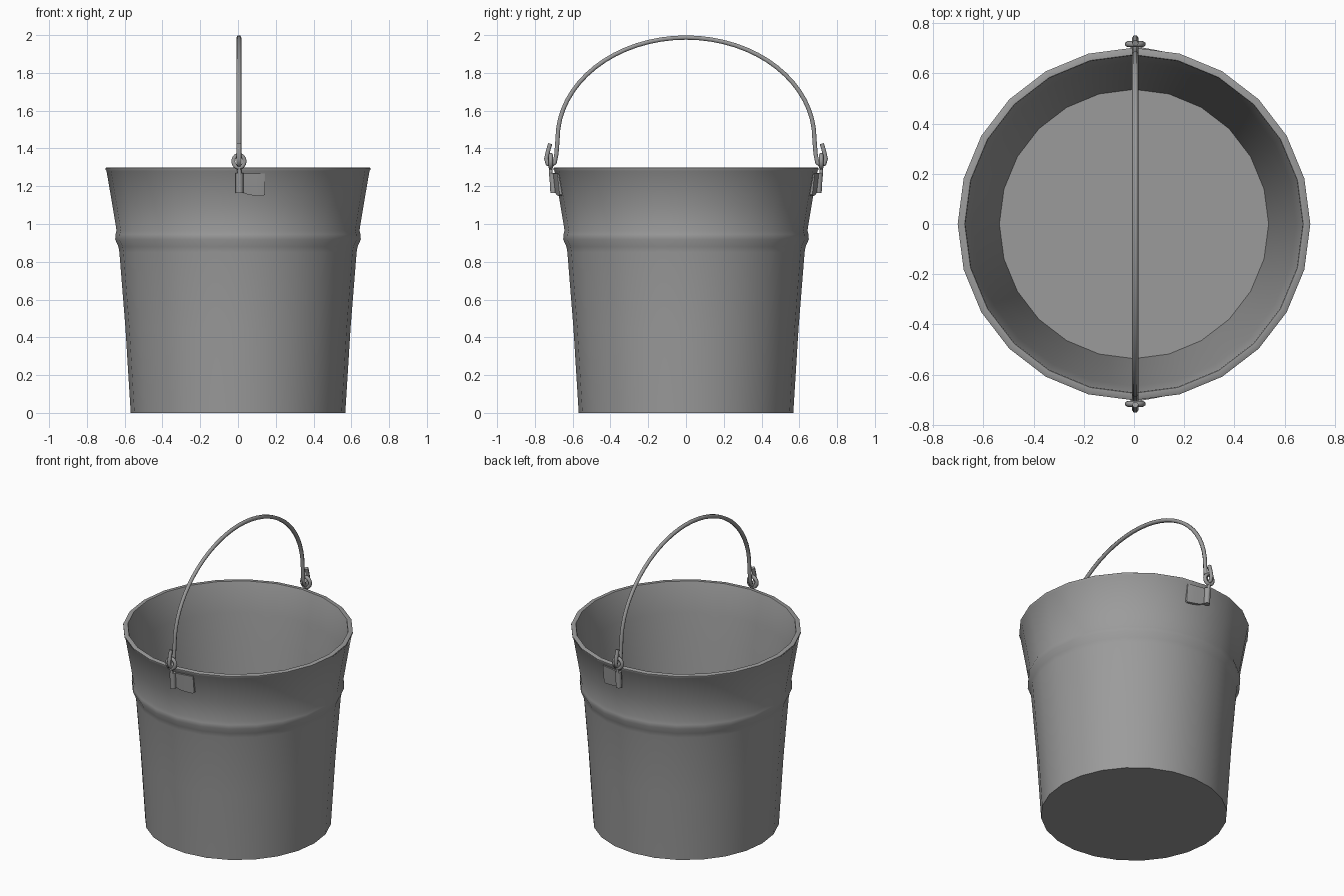
import bpy, bmesh
from math import sin, cos, pi, radians

if "Cube" in bpy.data.objects:
    bpy.data.objects.remove(bpy.data.objects["Cube"])

# Dark grey metal
metal = bpy.data.materials.new("dark_metal")
metal.diffuse_color = (0.33, 0.33, 0.33, 1)
metal.use_nodes = True
metal.node_tree.nodes["Principled BSDF"].inputs["Base Color"].default_value = metal.diffuse_color


def make_object(name, bm, angle=40):
    bmesh.ops.recalc_face_normals(bm, faces=bm.faces)
    me = bpy.data.meshes.new(name)
    bm.to_mesh(me)
    bm.free()
    me.materials.append(metal)
    ob = bpy.data.objects.new(name, me)
    bpy.context.collection.objects.link(ob)
    bpy.ops.object.select_all(action='DESELECT')
    ob.select_set(True)
    bpy.context.view_layer.objects.active = ob
    bpy.ops.object.shade_smooth_by_angle(angle=radians(angle))
    return ob


def lathe(name, profile, sides):
    bm = bmesh.new()
    rings = [[bm.verts.new((r * cos(2 * pi * i / sides), r * sin(2 * pi * i / sides), z))
              for i in range(sides)] for r, z in profile]
    for a, b in zip(rings, rings[1:]):
        for i in range(sides):
            j = (i + 1) % sides
            bm.faces.new((a[i], a[j], b[j], b[i]))
    bm.faces.new(rings[0])
    bm.faces.new(rings[-1])
    return make_object(name, bm)


def rod(name, points, radius, cyclic=False):
    cu = bpy.data.curves.new(name, 'CURVE')
    cu.dimensions = '3D'
    cu.bevel_depth = radius
    cu.bevel_resolution = 1
    cu.use_fill_caps = True
    cu.materials.append(metal)
    sp = cu.splines.new('POLY')
    sp.points.add(len(points) - 1)
    for p, co in zip(sp.points, points):
        p.co = (*co, 1)
    sp.use_cyclic_u = cyclic
    sp.use_smooth = True
    ob = bpy.data.objects.new(name, cu)
    bpy.context.collection.objects.link(ob)
    return ob


# Bucket: outer wall with soft bead, flat rim, plain inner wall, floor
lathe("bucket_body", [
    (0.568, 0), (0.596, 0.45), (0.628, 0.85), (0.633, 0.88), (0.650, 0.918),
    (0.649, 0.945), (0.643, 0.965), (0.665, 1.10), (0.696, 1.28),
    (0.702, 1.288), (0.702, 1.296), (0.698, 1.299), (0.674, 1.299), (0.671, 1.292),
    (0.645, 1.10), (0.622, 0.92), (0.570, 0.42), (0.536, 0.03)], 24)

# Wire handle: flattened arc with a hook on each end
cx = 0.005
hook = [(-0.719, 1.425), (-0.731, 1.385), (-0.740, 1.345), (-0.733, 1.318),
        (-0.712, 1.310), (-0.695, 1.325), (-0.686, 1.37)]
arc = [(-0.68 * cos(pi * i / 32), 1.45 + 0.537 * sin(pi * i / 32)) for i in range(33)]
path = hook + arc + [(-y, z) for y, z in reversed(hook)]
rod("handle", [(cx, y, z) for y, z in path], 0.013)

# Ears: eye ring, stem, rolled knuckle and curved tab, mirrored front to back
for side, s in (("front", -1), ("back", 1)):
    y = 0.716 * s
    rod(side + "_eye_ring", [(cx + 0.030 * cos(2 * pi * i / 14), y, 1.332 + 0.034 * sin(2 * pi * i / 14))
                             for i in range(14)], 0.012, True)
    rod(side + "_stem", [(0.008, 0.708 * s, 1.18), (0.008, y, 1.27), (cx, y, 1.30)], 0.011)
    rod(side + "_knuckle", [(0.008, 0.700 * s, 1.165), (0.008, 0.705 * s, 1.27)], 0.021)

    # Columns across the tab: x, outer depth at top, bottom z
    bm = bmesh.new()
    tab = [(0.005, 0.708, 1.172), (0.03, 0.703, 1.165), (0.052, 0.699, 1.155),
           (0.09, 0.692, 1.150), (0.132, 0.684, 1.147), (0.142, 0.681, 1.155)]
    cols = []
    for x, d, lo in tab:
        cols.append([bm.verts.new((x, s * q, z)) for q, z in
                     ((d - 0.012, lo), (d, 1.268), (d - 0.015, 1.268), (d - 0.03, lo))])
    for a, b in zip(cols, cols[1:]):
        for i in range(4):
            bm.faces.new((a[i], a[(i + 1) % 4], b[(i + 1) % 4], b[i]))
    bm.faces.new(cols[0])
    bm.faces.new(cols[-1])
    make_object(side + "_ear_tab", bm)
